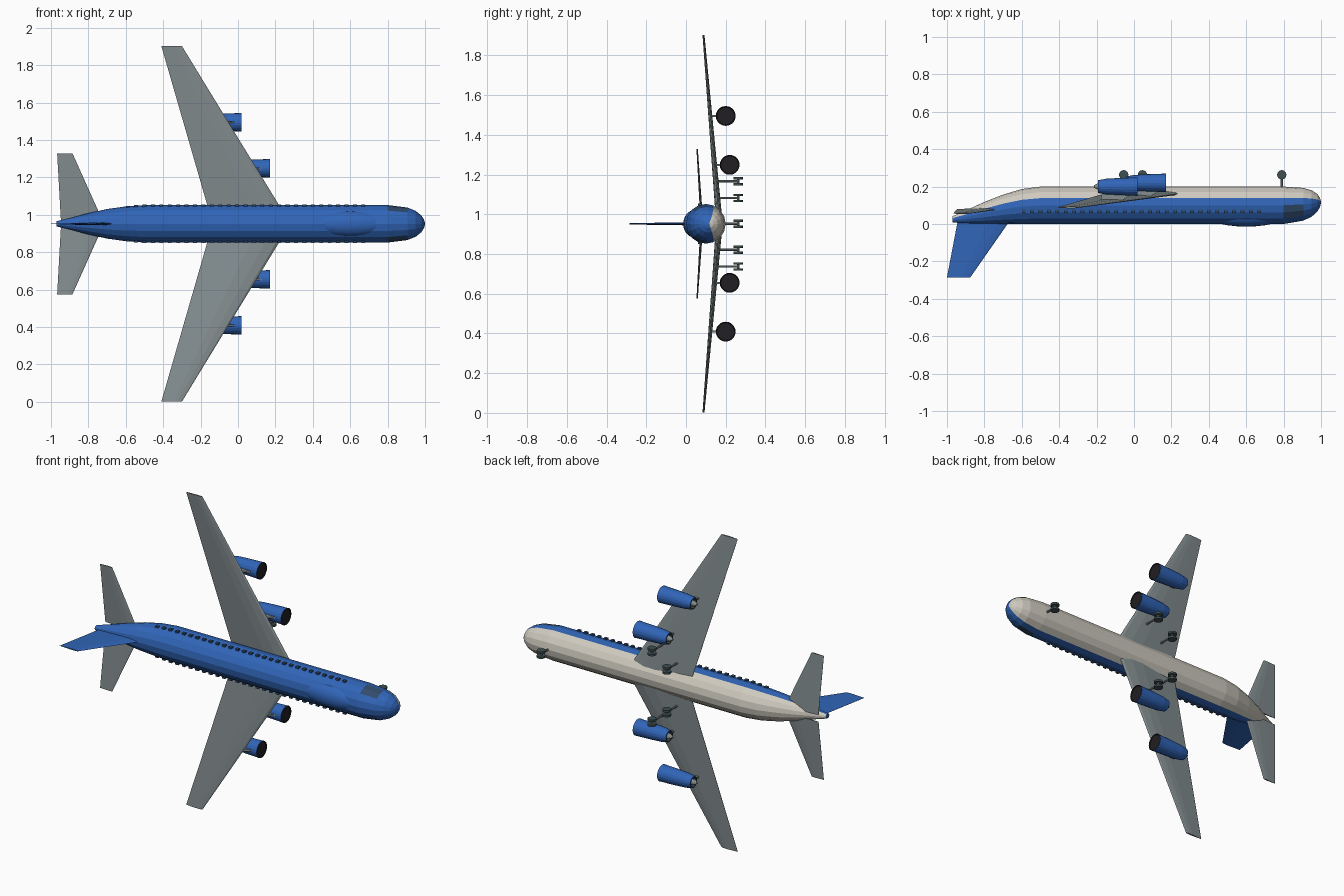
import bpy, bmesh, math
from mathutils import Vector, Matrix

if "Cube" in bpy.data.objects:
    bpy.data.objects.remove(bpy.data.objects["Cube"])

C = 0.952  # height of the symmetry plane


def mat(name, rgb):
    m = bpy.data.materials.new(name)
    m.diffuse_color = (*rgb, 1)
    m.use_nodes = True
    m.node_tree.nodes["Principled BSDF"].inputs["Base Color"].default_value = m.diffuse_color
    return m


BLUE = mat("blue", (0.03, 0.13, 0.48))
BEIGE = mat("beige", (0.62, 0.59, 0.52))
DARK = mat("dark", (0.015, 0.013, 0.016))
GLASS = mat("glass", (0.03, 0.07, 0.15))
WING = mat("wing_grey", (0.23, 0.27, 0.28))
TYRE = mat("tyre", (0.05, 0.08, 0.085))


def finish(name, bm, *mats):
    bmesh.ops.recalc_face_normals(bm, faces=bm.faces)
    me = bpy.data.meshes.new(name)
    bm.to_mesh(me)
    bm.free()
    for m in mats:
        me.materials.append(m)
    ob = bpy.data.objects.new(name, me)
    bpy.context.collection.objects.link(ob)
    return ob


def loft(name, rings, mats, pick=None):
    """Skin a list of closed rings; pick(span, side) chooses the material slot."""
    bm = bmesh.new()
    vs = [[bm.verts.new(p) for p in r] for r in rings]
    n = len(vs[0])
    for i, (a, b) in enumerate(zip(vs, vs[1:])):
        for j in range(n):
            k = (j + 1) % n
            f = bm.faces.new((a[j], a[k], b[k], b[j]))
            f.material_index = pick(i, j) if pick else 0
    for i, r in ((-1, vs[0]), (len(vs), vs[-1])):
        f = bm.faces.new(r)
        f.material_index = pick(i, 0) if pick else 0
    return finish(name, bm, *mats)


def ring(x, y, z, ry, rz, n):
    return [(x, y + ry * math.sin(2 * math.pi * j / n), z + rz * math.cos(2 * math.pi * j / n))
            for j in range(n)]


def box(name, lo, hi, m):
    bm = bmesh.new()
    lo, hi = Vector(lo), Vector(hi)
    bmesh.ops.create_cube(bm, size=1, matrix=Matrix.Translation((lo + hi) / 2) @ Matrix.Diagonal((*(hi - lo), 1)))
    return finish(name, bm, m)


def rod(name, a, b, r, m, n=16):
    a, b = Vector(a), Vector(b)
    bm = bmesh.new()
    rot = (b - a).to_track_quat('Z', 'Y').to_matrix().to_4x4()
    bmesh.ops.create_cone(bm, cap_ends=True, segments=n, radius1=r, radius2=r,
                          depth=(b - a).length, matrix=Matrix.Translation((a + b) / 2) @ rot)
    return finish(name, bm, m)


# Fuselage: x, upper-side y, belly y, half width
stations = [(-0.97, 0.008, 0.042, 0.014), (-0.9, 0.004, 0.072, 0.031), (-0.8, 0.0, 0.118, 0.057),
            (-0.7, 0.0, 0.157, 0.079), (-0.6, 0.0, 0.187, 0.093), (-0.5, 0.0, 0.2, 0.1),
            (0.0, 0.0, 0.2, 0.1), (0.8, 0.0, 0.2, 0.1), (0.905, 0.018, 0.193, 0.087),
            (0.95, 0.039, 0.18, 0.069), (0.98, 0.066, 0.16, 0.045), (0.995, 0.092, 0.138, 0.022),
            (1.0, 0.113, 0.119, 0.003)]


def hull_paint(i, j):
    if i == 7 and j in (8, 9, 14, 15):  # cockpit glass
        return 2
    return 1 if 1 <= j <= 6 else 0      # pale belly


loft("fuselage", [ring(x, (t + b) / 2, C, (b - t) / 2, w, 16) for x, t, b, w in stations],
     (BLUE, BEIGE, GLASS), hull_paint)

# Upper deck hump
bm = bmesh.new()
bmesh.ops.create_uvsphere(bm, u_segments=24, v_segments=12, radius=1,
                          matrix=Matrix.Translation((0.6, 0.04, C)) @ Matrix.Diagonal((0.2, 0.054, 0.068, 1)))
hump = finish("upper_deck", bm, BLUE)
hump.data.shade_smooth()

# Thin aerofoil outline: chord fraction, half-thickness fraction
FOIL = [(0, 0), (0.04, 0.5), (0.2, 0.95), (0.4, 1), (0.7, 0.55), (1, 0.08)]


def foil(lead, trail, thick):
    pts = FOIL + [(u, -v) for u, v in FOIL[:0:-1]]
    return [(lead + (trail - lead) * u, thick / 2 * v) for u, v in pts]


for s, side in ((1, "left"), (-1, "right")):
    # lead x, trail x, thickness, y, distance from the symmetry plane
    for name, secs in (("wing", ((0.25, -0.15, 0.032, 0.164, 0.05), (-0.30, -0.41, 0.01, 0.088, 0.951))),
                       ("tailplane", ((-0.725, -0.947, 0.014, 0.079, 0.02), (-0.885, -0.967, 0.007, 0.056, 0.377)))):
        loft(f"{side}_{name}", [[(x, y + t, C + s * d) for x, t in foil(l, tr, th)]
                                for l, tr, th, y, d in secs], (WING,))

    # Engines with dark intake, exhaust cone and pylon
    for label, xf, ey, d, wy in (("inner", 0.17, 0.22, 0.297, 0.143), ("outer", 0.02, 0.2, 0.543, 0.122)):
        z = C + s * d
        prof = [(-0.004, 0.044), (0, 0.046), (0, 0.05), (-0.012, 0.049), (-0.1, 0.046), (-0.17, 0.042),
                (-0.212, 0.034), (-0.212, 0.028), (-0.19, 0.026)]
        loft(f"{side}_{label}_engine", [ring(xf + x, ey, z, r, r, 20) for x, r in prof], (BLUE, DARK, TYRE),
             lambda i, j: 1 if i < 2 else 2 if i >= 6 else 0)
        loft(f"{side}_{label}_exhaust", [ring(xf + x, ey, z, r, r, 16) for x, r in
                                         ((-0.18, 0.02), (-0.215, 0.016), (-0.235, 0.006))], (WING,))
        loft(f"{side}_{label}_pylon",
             [[(xf - 0.03, ey - 0.04, z + h), (xf - 0.09, wy, z + h),
               (xf - 0.2, wy, z + h), (xf - 0.19, ey - 0.03, z + h)] for h in (-0.005, 0.005)], (WING,))

    # Cabin windows
    for i in range(29):
        x = -0.59 + i * 0.045
        w = 0.0965 if x > -0.51 else 0.0965 - (-0.51 - x) * 0.09
        a, b = sorted((C + s * (w - 0.02), C + s * (w + 0.006)))
        box(f"{side}_window_{i + 1}", (x - 0.01, 0.06, a), (x + 0.01, 0.078, b), GLASS)

# Fin
loft("fin", [[(x, y, C + t) for x, t in foil(l, tr, th)]
             for l, tr, th, y in ((-0.655, -0.94, 0.016, 0.03), (-0.875, -1.0, 0.007, -0.285))], (BLUE,))

# Landing gear: strut, axle and a pair of wheels
for name, x, d, top in (("nose", 0.79, 0, 0.18), ("left_inner", -0.055, 0.13, 0.155), ("left_outer", 0.045, 0.215, 0.148),
                        ("right_inner", -0.055, -0.13, 0.155), ("right_outer", 0.045, -0.215, 0.148)):
    z, wy = C + d, 0.263
    rod(f"{name}_gear_strut", (x, top, z), (x, wy, z), 0.006, WING, 10)
    rod(f"{name}_gear_axle", (x, wy, z - 0.02), (x, wy, z + 0.02), 0.007, WING, 10)
    for k in (-1, 1):
        rod(f"{name}_gear_wheel_{'a' if k < 0 else 'b'}", (x, wy, z + k * 0.009), (x, wy, z + k * 0.021), 0.025, TYRE)
